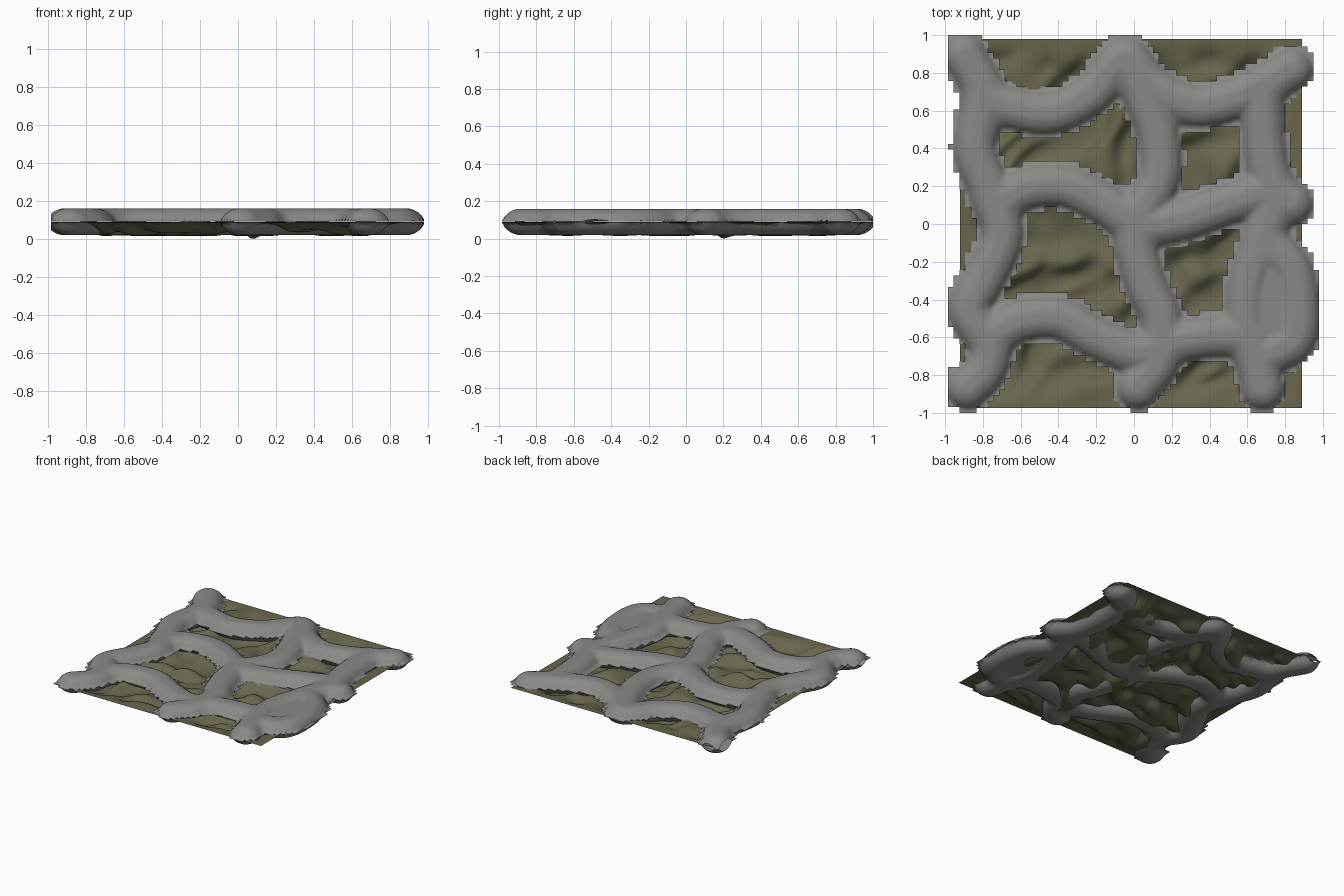
import bpy, math
from mathutils import Vector, noise
from mathutils.kdtree import KDTree

if "Cube" in bpy.data.objects:
    bpy.data.objects.remove(bpy.data.objects["Cube"])

MID, HEIGHT, RADIUS = 0.09, 0.07, 0.112


def material(name, rgb):
    m = bpy.data.materials.new(name)
    m.diffuse_color = (*rgb, 1)
    m.use_nodes = True
    m.node_tree.nodes["Principled BSDF"].inputs["Base Color"].default_value = m.diffuse_color
    return m


stone = material("warm grey", (0.26, 0.25, 0.24))
olive = material("olive", (0.14, 0.13, 0.075))

# Centre lines of the wandering tubes
paths = [
    [(-.90, .90), (-.80, .69), (-.84, .40), (-.77, .19), (-.70, -.05), (-.78, -.26),
     (-.87, -.45), (-.77, -.63), (-.79, -.77), (-.88, -.865)],
    [(-.79, .67), (-.66, .62), (-.44, .59), (-.23, .69), (-.06, .87), (.08, .74),
     (.24, .65), (.40, .63), (.64, .71), (.83, .82)],
    [(-.72, .10), (-.57, .19), (-.36, .20), (-.18, .12), (.03, 0), (.24, .02),
     (.5, .11), (.72, .17), (.83, .11)],
    [(-.76, -.60), (-.60, -.51), (-.39, -.50), (-.18, -.61), (.03, -.68), (.24, -.62),
     (.46, -.59), (.62, -.60)],
    [(-.04, .87), (.06, .66), (.13, .45), (.13, .24), (.02, .03), (.01, -.13),
     (.07, -.34), (.14, -.50), (.13, -.72), (.02, -.865)],
    [(.68, .72), (.68, .55), (.70, .34), (.74, .13), (.68, -.08), (.60, -.34),
     (.60, -.56), (.65, -.74), (.68, -.87)],
    [(.70, -.10), (.83, -.24), (.87, -.45), (.84, -.62), (.67, -.70)],
]


def smooth_line(pts, steps=16):
    p = [Vector((x, y, 0)) for x, y in pts]
    p = [p[0] * 2 - p[1]] + p + [p[-1] * 2 - p[-2]]
    out = []
    for a, b, c, d in zip(p, p[1:], p[2:], p[3:]):
        for i in range(steps + 1):
            t = i / steps
            out.append(0.5 * (2 * b + (c - a) * t + (2 * a - 5 * b + 4 * c - d) * t * t
                              + (3 * b - a - 3 * c + d) * t ** 3))
    return out


trees = []
for path in paths:
    pts = smooth_line(path)
    tree = KDTree(len(pts))
    for i, v in enumerate(pts):
        tree.insert(v, i)
    tree.balance()
    trees.append(tree)


def distance(x, y):
    # Blended distance gives soft webs at the junctions
    k = 0.015
    ds = [t.find((x, y, 0))[2] for t in trees]
    m = min(ds)
    s = sum(math.exp(-(d - m) / k) for d in ds)
    return max(0, m - k * math.log(s))


def in_dish(x, y):
    return ((x - .74) / .1) ** 2 + ((y + .42) / .26) ** 2 < 1


def height_grid(name, x0, x1, y0, y1, nx, ny, height, keep, mat, flip=False):
    xs = [x0 + (x1 - x0) * i / nx for i in range(nx + 1)]
    ys = [y0 + (y1 - y0) * j / ny for j in range(ny + 1)]
    verts, faces, index = [], [], {}

    def vert(i, j):
        if (i, j) not in index:
            index[i, j] = len(verts)
            verts.append((xs[i], ys[j], height(xs[i], ys[j])))
        return index[i, j]

    for i in range(nx):
        for j in range(ny):
            if keep(xs[i // 2 * 2 + 1], ys[j // 2 * 2 + 1]):
                f = [vert(i, j), vert(i + 1, j), vert(i + 1, j + 1), vert(i, j + 1)]
                faces.append(f[::-1] if flip else f)
    me = bpy.data.meshes.new(name)
    me.from_pydata(verts, [], faces)
    me.materials.append(mat)
    me.shade_smooth()
    ob = bpy.data.objects.new(name, me)
    bpy.context.collection.objects.link(ob)
    return ob


def bulge(x, y):
    t = min(1, distance(x, y) / RADIUS)
    h = max(0.002, HEIGHT * min(1, 1.04 * (1 - t * t) ** 0.6))
    # Shallow dish inside the oval swelling
    return max(h, 0.052) if in_dish(x, y) else h


def near_tube(x, y):
    return distance(x, y) < RADIUS + 0.018 or in_dish(x, y)


# Upper and lower halves of the tube network, with stepped rims
for name, sign in (("tube_network_top", 1), ("tube_network_bottom", -1)):
    height_grid(name, -.985, .98, -1, 1, 130, 132,
                lambda x, y: MID + sign * bulge(x, y), near_tube, stone, sign < 0)


def sheet_height(x, y):
    edge = min(x + .92, .89 - x, y + .975, .98 - y)
    e = max(0, min(1, edge / 0.22))
    e = e * e * (3 - 2 * e)
    # Diagonal folds, bent by a slower noise
    w = 0.3 * noise.noise(Vector((x * 2, y * 2, 1.3)))
    n = noise.noise(Vector(((x + y) * 2.6, (y - x + w) * 5, 3.1)))
    n += 0.3 * noise.noise(Vector((x * 6, y * 6, 7.7)))
    z = 0.095 - e * (0.05 - 0.13 * n)
    # Soft limits keep the folds within the slab
    z = 0.056 + 0.042 * math.tanh((z - 0.056) / 0.042)
    dip = math.exp(-((x - .08) ** 2 + (y - .2) ** 2) / 0.0018)
    return z * (1 - dip)


# Folded sheet between the tubes
height_grid("folded_sheet", -.92, .89, -.975, .98, 90, 98, sheet_height,
            lambda x, y: True, olive)
